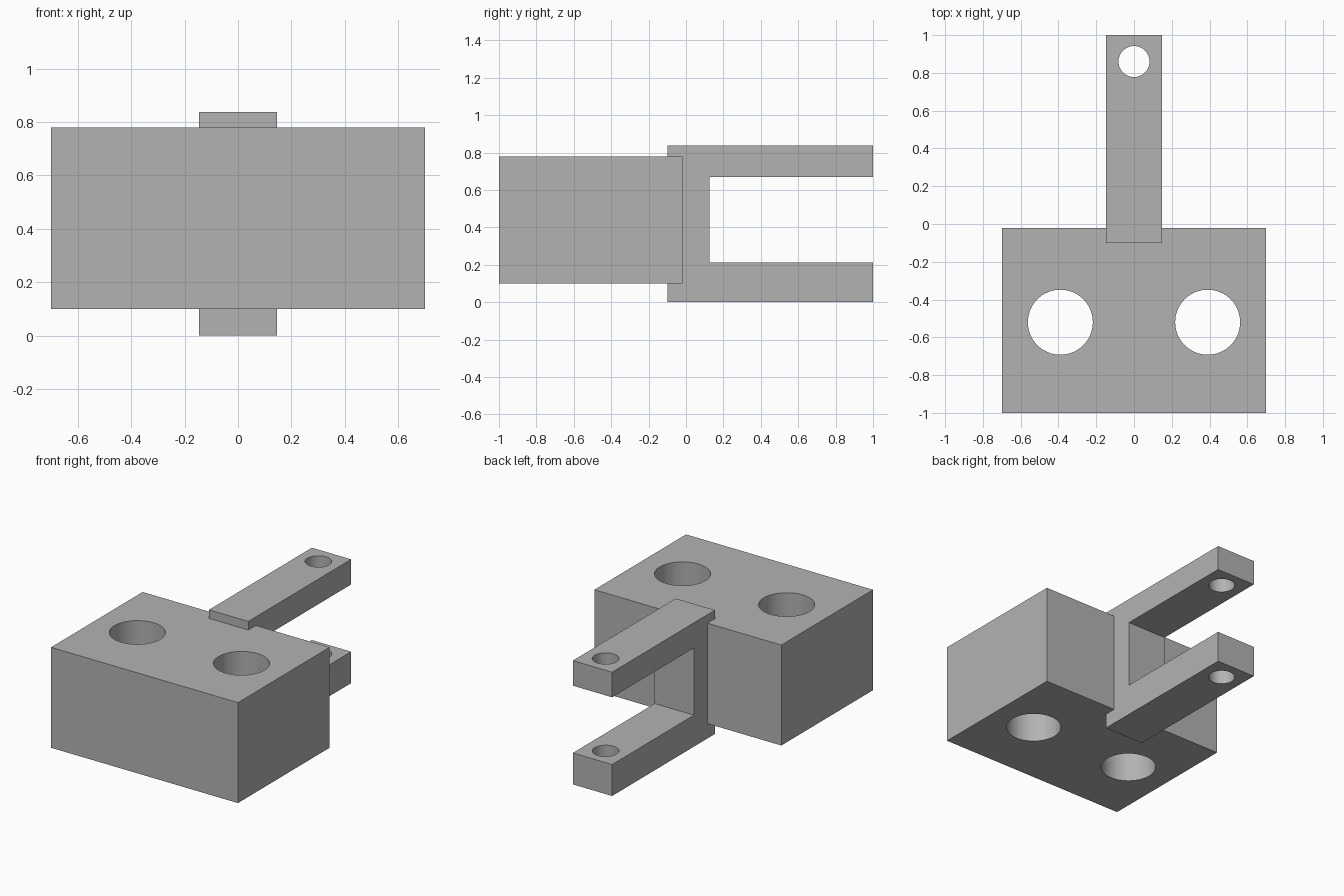
import bpy
import bmesh
from math import radians

default = bpy.data.objects.get("Cube")
if default:
    bpy.data.objects.remove(default, do_unlink=True)

# Single grey finish
grey = bpy.data.materials.new("plain grey")
grey.use_nodes = True
colour = (0.45, 0.45, 0.45, 1)
grey.diffuse_color = colour
grey.node_tree.nodes["Principled BSDF"].inputs["Base Color"].default_value = colour


def side_extrusion(name, profile, half_width):
    """Extrude a (y, z) profile across x, symmetric about the centre."""
    bm = bmesh.new()
    face = bm.faces.new([bm.verts.new((-half_width, y, z)) for y, z in profile])
    grown = bmesh.ops.extrude_face_region(bm, geom=[face])["geom"]
    moved = [v for v in grown if isinstance(v, bmesh.types.BMVert)]
    bmesh.ops.translate(bm, verts=moved, vec=(2 * half_width, 0, 0))
    bmesh.ops.recalc_face_normals(bm, faces=bm.faces)
    mesh = bpy.data.meshes.new(name)
    bm.to_mesh(mesh)
    bm.free()
    mesh.materials.append(grey)
    obj = bpy.data.objects.new(name, mesh)
    bpy.context.collection.objects.link(obj)
    return obj


def drill(obj, x, y, radius):
    """Cut a vertical through hole and remove the cutter."""
    bpy.ops.mesh.primitive_cylinder_add(vertices=64, radius=radius, depth=3,
                                        location=(x, y, 0.4))
    cutter = bpy.context.object
    cutter.name = "hole_cutter"
    cutter.hide_render = True
    cutter.data.materials.append(grey)
    mod = obj.modifiers.new("hole", "BOOLEAN")
    mod.operation = "DIFFERENCE"
    mod.solver = "EXACT"
    mod.object = cutter
    bpy.ops.object.select_all(action="DESELECT")
    obj.select_set(True)
    bpy.context.view_layer.objects.active = obj
    bpy.ops.object.modifier_apply(modifier=mod.name)
    bpy.data.objects.remove(cutter, do_unlink=True)
    bpy.ops.object.shade_smooth_by_angle(angle=radians(30))


# Main block with two large bores
front, back, low, high = -1.0, -0.02, 0.10, 0.78
block = side_extrusion(
    "main_block", [(front, low), (back, low), (back, high), (front, high)], 0.70)
for side in (-1, 1):
    drill(block, side * 0.39, -0.52, 0.172)

# Forked bracket: web with an upper and lower arm, hooked over the block
root, web, tip, top = -0.10, 0.125, 1.0, 0.838
slot_low, slot_high = 0.213, 0.668
fork = side_extrusion(
    "forked_bracket",
    [(root, 0), (tip, 0), (tip, slot_low), (web, slot_low),
     (web, slot_high), (tip, slot_high), (tip, top), (root, top)], 0.147)

# Pin hole through both arms
drill(fork, 0, 0.86, 0.082)
